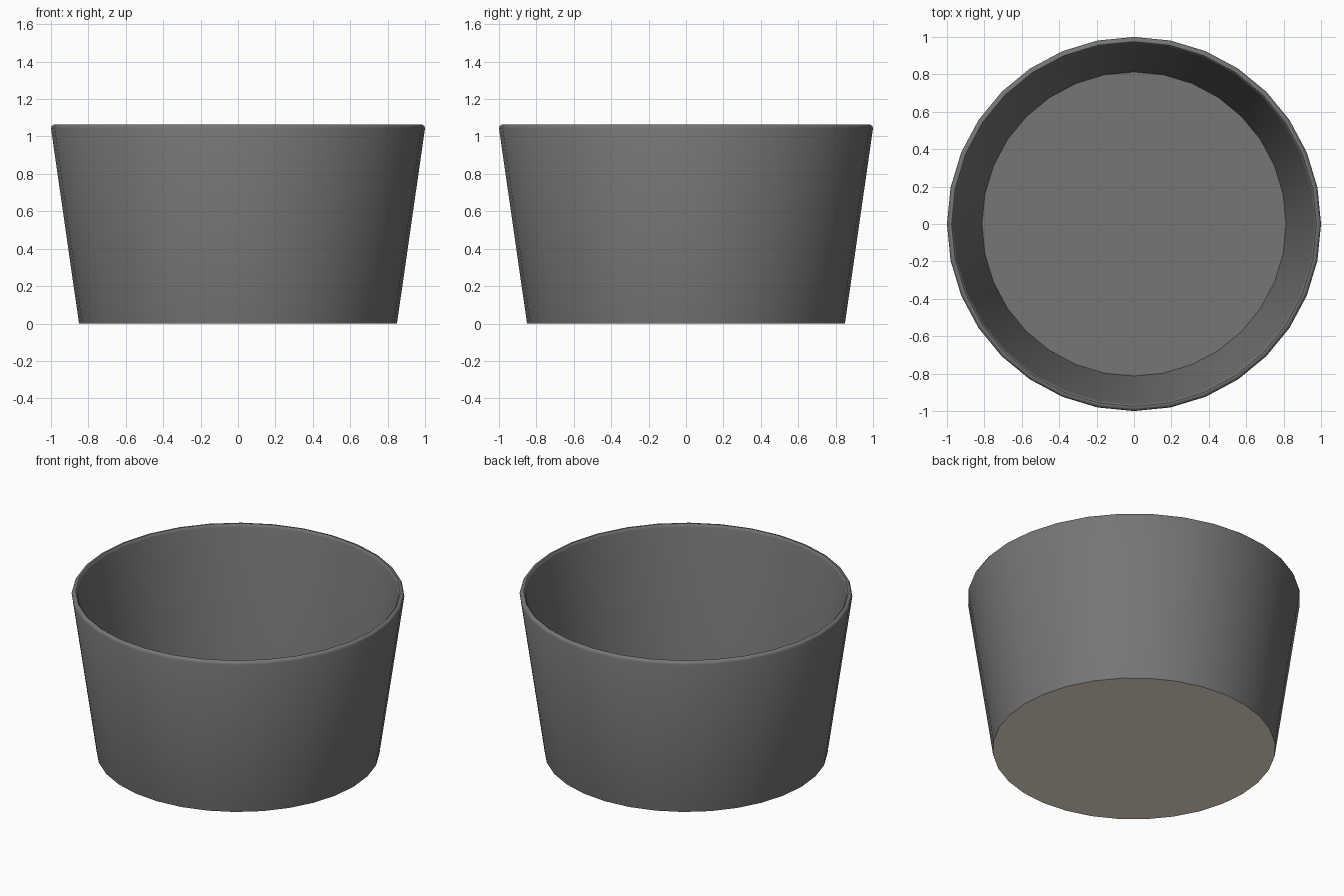
import bpy, bmesh, math

if "Cube" in bpy.data.objects:
    bpy.data.objects.remove(bpy.data.objects["Cube"])

SEGMENTS = 32

# Half cross-section (radius, height): base, outer wall, bevelled rim, inner wall, floor
profile = [
    (0.85, 0.0),
    (1.0, 1.045),
    (0.995, 1.057),
    (0.985, 1.063),
    (0.975, 1.063),
    (0.968, 1.057),
    (0.965, 1.045),
    (0.813, 0.03),
]


def material(name, rgb):
    mat = bpy.data.materials.new(name)
    mat.diffuse_color = (*rgb, 1.0)
    mat.use_nodes = True
    mat.node_tree.nodes["Principled BSDF"].inputs["Base Color"].default_value = mat.diffuse_color
    return mat


bm = bmesh.new()

# One ring of vertices per profile point
rings = []
for r, z in profile:
    rings.append([bm.verts.new((r * math.cos(a), r * math.sin(a), z))
                  for a in (2 * math.pi * i / SEGMENTS for i in range(SEGMENTS))])

# Walls and rim
for low, high in zip(rings, rings[1:]):
    for i in range(SEGMENTS):
        j = (i + 1) % SEGMENTS
        bm.faces.new((low[i], low[j], high[j], high[i]))

# Pale underside and dark inside floor
underside = bm.faces.new(list(reversed(rings[0])))
underside.material_index = 1
bm.faces.new(rings[-1])
bmesh.ops.recalc_face_normals(bm, faces=bm.faces)

mesh = bpy.data.meshes.new("tapered_bowl")
bm.to_mesh(mesh)
bm.free()
mesh.materials.append(material("dark_grey", (0.18, 0.18, 0.18)))
mesh.materials.append(material("cream", (0.97, 0.88, 0.73)))
bowl = bpy.data.objects.new("tapered_bowl", mesh)
bpy.context.collection.objects.link(bowl)

# Smooth walls, sharp floor edges
bpy.context.view_layer.objects.active = bowl
bowl.select_set(True)
bpy.ops.object.shade_smooth_by_angle(angle=math.radians(40))
